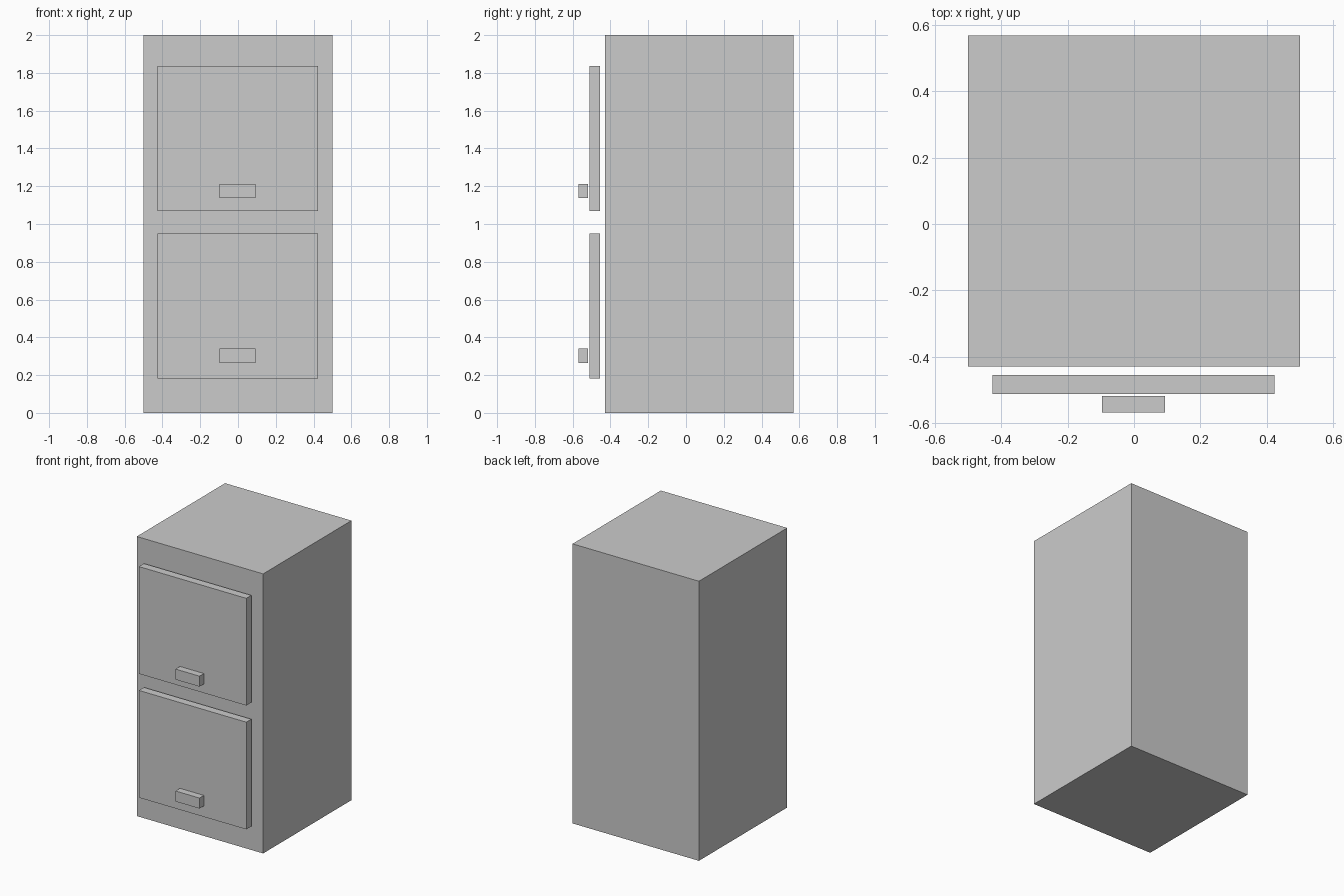
import bpy
import bmesh
from mathutils import Vector

if "Cube" in bpy.data.objects:
    bpy.data.objects.remove(bpy.data.objects["Cube"])


def box(name, x, y, z):
    """Add a flat-faced box spanning the given (min, max) ranges."""
    bm = bmesh.new()
    bmesh.ops.create_cube(bm, size=1)
    for v in bm.verts:
        v.co = Vector([lo + (c + 0.5) * (hi - lo)
                       for c, (lo, hi) in zip(v.co, (x, y, z))])
    mesh = bpy.data.meshes.new(name)
    bm.to_mesh(mesh)
    bm.free()
    obj = bpy.data.objects.new(name, mesh)
    bpy.context.collection.objects.link(obj)
    return obj


# Cabinet body
box("cabinet_body", (-0.5, 0.5), (-0.43, 0.568), (0, 2))

# Two drawer fronts, floating just ahead of the body, each with a handle
for level, z in (("lower", 0.183), ("upper", 1.069)):
    box(level + "_drawer_front", (-0.426, 0.424), (-0.512, -0.455), (z, z + 0.767))

for level, z in (("lower", 0.265), ("upper", 1.137)):
    box(level + "_handle", (-0.097, 0.093), (-0.568, -0.518), (z, z + 0.075))
